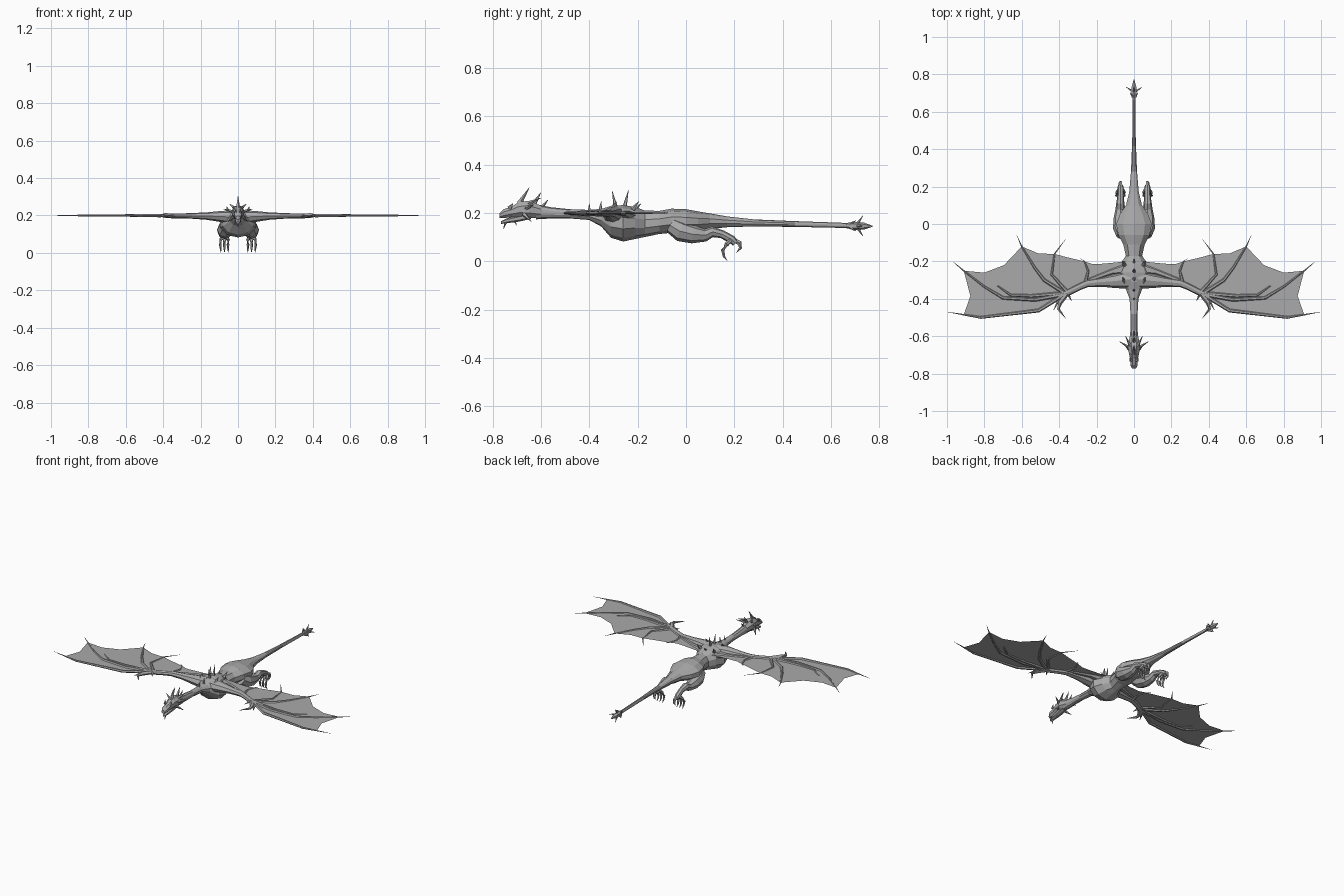
import bpy, bmesh, math
from mathutils import Vector

grey = bpy.data.materials.new("stone grey")
grey.diffuse_color = (0.4, 0.4, 0.4, 1)


def finish(name, bm, mirror=False):
    bmesh.ops.recalc_face_normals(bm, faces=bm.faces)
    me = bpy.data.meshes.new(name)
    bm.to_mesh(me)
    bm.free()
    me.materials.append(grey)
    ob = bpy.data.objects.new(name, me)
    bpy.context.collection.objects.link(ob)
    if mirror:
        ob.modifiers.new("Mirror", 'MIRROR').use_mirror_merge = False
    return ob


def skin_rings(bm, rings):
    n = len(rings[0])
    vs = [[bm.verts.new(p) for p in r] for r in rings]
    for a, b in zip(vs, vs[1:]):
        for i in range(n):
            j = (i + 1) % n
            bm.faces.new((a[i], a[j], b[j], b[i]))
    bm.faces.new(vs[0])
    bm.faces.new(vs[-1][::-1])


def loft_y(bm, secs, n=10):
    """Sections along y: (y, bottom z, top z, half width)."""
    rings = []
    for y, z0, z1, w in secs:
        rings.append([(w * math.cos(math.tau * (i + .5) / n), y,
                       (z0 + z1) / 2 + (z1 - z0) / 2 * 1.04 * math.sin(math.tau * (i + .5) / n))
                      for i in range(n)])
    skin_rings(bm, rings)


def tube(bm, pts, n=6, flat=1.0):
    """Tapering limb through (x, y, z, radius) points."""
    ps = [Vector(p[:3]) for p in pts]
    rings = []
    for i, p in enumerate(ps):
        d = (ps[min(i + 1, len(ps) - 1)] - ps[max(i - 1, 0)]).normalized()
        up = Vector((0, 0, 1)) if abs(d.z) < .85 else Vector((0, 1, 0))
        s = d.cross(up).normalized()
        t = s.cross(d)
        r = pts[i][3]
        rings.append([p + s * r * math.cos(math.tau * k / n) + t * r * flat * math.sin(math.tau * k / n)
                      for k in range(n)])
    skin_rings(bm, rings)


def spike(bm, base, tip, r):
    tube(bm, [(*base, r), (*tip, .0008)], 5)


# Body, neck and tail
bm = bmesh.new()
loft_y(bm, [(-.62, .175, .235, .024), (-.56, .178, .223, .02), (-.48, .178, .215, .02),
            (-.40, .172, .212, .025), (-.35, .145, .216, .045), (-.31, .10, .226, .085),
            (-.26, .085, .23, .10), (-.21, .095, .222, .075), (-.17, .103, .208, .046),
            (-.11, .115, .207, .06), (-.06, .12, .216, .088), (0, .12, .214, .10),
            (.05, .125, .205, .08), (.10, .135, .197, .045), (.17, .142, .185, .027),
            (.28, .145, .173, .017), (.45, .143, .166, .010), (.68, .138, .158, .007)])
finish("body", bm)

# Head with upper skull and lower jaw
bm = bmesh.new()
loft_y(bm, [(-.772, .178, .198, .012), (-.755, .178, .216, .021), (-.72, .182, .228, .022),
            (-.69, .182, .247, .03), (-.65, .178, .252, .036), (-.60, .178, .232, .024)], 8)
finish("head", bm)
bm = bmesh.new()
loft_y(bm, [(-.765, .155, .166, .009), (-.74, .158, .178, .015), (-.69, .165, .19, .02),
            (-.64, .176, .20, .02)], 6)
finish("jaw", bm)

# Crest and back spikes on the centre line: base y, base z, tip y, tip z
bm = bmesh.new()
for y, z, ty, tz, r in [(-.69, .238, -.648, .305, .012), (-.63, .235, -.60, .285, .011),
                        (-.595, .225, -.57, .255, .008), (-.40, .205, -.40, .24, .007),
                        (-.355, .21, -.35, .25, .008), (-.29, .22, -.305, .29, .010),
                        (-.255, .22, -.238, .295, .010), (-.21, .215, -.185, .24, .008),
                        (-.745, .165, -.755, .132, .006), (-.71, .17, -.70, .148, .005)]:
    spike(bm, (0, y, z), (0, ty, tz), r)
finish("centre_spikes", bm)

# Side horns and cheek spikes
bm = bmesh.new()
for b, t in [((.025, -.66, .22), (.078, -.628, .235)), ((.025, -.67, .195), (.055, -.64, .165)),
             ((.02, -.65, .24), (.045, -.60, .262)), ((.015, -.73, .22), (.025, -.715, .24))]:
    spike(bm, b, t, .010)
# Shoulder plates
for y in (-.31, -.22):
    spike(bm, (.05, y, .215), (.06, y + .025, .248), .011)
finish("side_horns", bm, True)

# Tail club and its thorns
bm = bmesh.new()
loft_y(bm, [(.66, .138, .158, .007), (.70, .13, .163, .016), (.735, .132, .16, .014),
            (.772, .143, .147, .002)], 6)
for a in range(8):
    c, s = math.cos(a * math.tau / 8), math.sin(a * math.tau / 8)
    k = .042 if a % 2 == 0 else .03
    y = .72 if a % 2 == 0 else .69
    spike(bm, (c * .01, y - .01, .147 + s * .01), (c * k, y + .012, .147 + s * k), .007)
finish("tail_club", bm)

# Hind legs
bm = bmesh.new()
tube(bm, [(.06, -.06, .15, .035), (.068, -.02, .125, .044), (.072, .03, .112, .038),
          (.073, .08, .108, .026), (.073, .11, .122, .022), (.072, .15, .112, .017),
          (.072, .19, .09, .017), (.072, .205, .075, .014)], 8)
finish("hind_leg", bm, True)
bm = bmesh.new()
for dx in (-.02, 0, .02):
    x = .072 + dx
    tube(bm, [(.072 + dx * .5, .185, .09, .009), (x, .168, .07, .009), (x * 1.02, .152, .046, .008),
              (x, .157, .02, .005), (x, .17, .004, .001)], 5)
tube(bm, [(.072, .19, .09, .011), (.072, .222, .076, .010), (.072, .225, .055, .007),
          (.072, .208, .035, .001)], 5)
finish("hind_claws", bm, True)

# Wing arm, from shoulder to wrist
bm = bmesh.new()
tube(bm, [(.02, -.295, .19, .052), (.10, -.305, .195, .038), (.17, -.31, .197, .026),
          (.25, -.318, .198, .020), (.29, -.335, .198, .018), (.36, -.37, .198, .017),
          (.40, -.38, .198, .011)], 8, .75)
tube(bm, [(.05, -.24, .19, .035), (.12, -.255, .197, .017), (.24, -.30, .2, .010)], 6, .6)
finish("wing_arm", bm, True)

# Wing fingers, running from the wrist to free claw tips
Z = .2
fingers = [
    [(.37, -.375, .012), (.51, -.463, .010), (.82, -.50, .007), (.91, -.485, .004), (1.0, -.47, .0006)],
    [(.37, -.375, .012), (.53, -.405, .010), (.70, -.395, .009), (.80, -.335, .006), (.91, -.25, .004), (.97, -.20, .0006)],
    [(.37, -.37, .011), (.55, -.385, .009), (.66, -.38, .007), (.73, -.33, .003)],
    [(.37, -.37, .011), (.48, -.30, .009), (.53, -.235, .007), (.60, -.12, .004), (.627, -.06, .0006)],
    [(.36, -.36, .010), (.44, -.27, .007), (.425, -.16, .004), (.365, -.08, .0006)],
    [(.26, -.315, .010), (.245, -.25, .006), (.265, -.20, .003), (.285, -.185, .0006)]]
bm = bmesh.new()
for f in fingers:
    tube(bm, [(x, y, Z, r) for x, y, r in f], 6, .8)
finish("wing_fingers", bm, True)

# Wrist claws
bm = bmesh.new()
tube(bm, [(.36, -.375, .2, .012), (.395, -.42, .2, .013), (.405, -.455, .198, .008),
          (.365, -.505, .195, .0008)], 5)
spike(bm, (.40, -.40, .2), (.43, -.46, .19), .009)
spike(bm, (.35, -.38, .2), (.335, -.41, .19), .008)
finish("wrist_claws", bm, True)

# Wing membrane: panels fanned between the fingers
panels = [
    [(.37, -.375), (.51, -.463), (.82, -.50), (.91, -.485), (.875, -.385), (.91, -.25), (.80, -.335), (.70, -.395), (.53, -.405)],
    [(.37, -.375), (.53, -.405), (.70, -.395), (.80, -.335), (.91, -.25), (.80, -.26), (.695, -.22), (.60, -.12), (.53, -.235), (.48, -.30)],
    [(.37, -.375), (.48, -.30), (.53, -.235), (.60, -.12), (.51, -.158), (.425, -.16), (.44, -.27)],
    [(.37, -.375), (.44, -.27), (.425, -.16), (.35, -.18), (.265, -.20), (.245, -.25), (.26, -.315)],
    [(.05, -.31), (.26, -.315), (.245, -.25), (.265, -.20), (.22, -.215), (.16, -.212), (.09, -.205), (.04, -.20)]]
bm = bmesh.new()
for p in panels:
    bm.faces.new([bm.verts.new((x, y, Z)) for x, y in p])
bmesh.ops.remove_doubles(bm, verts=bm.verts, dist=.001)
bmesh.ops.triangulate(bm, faces=bm.faces)
finish("wing_membrane", bm, True)
